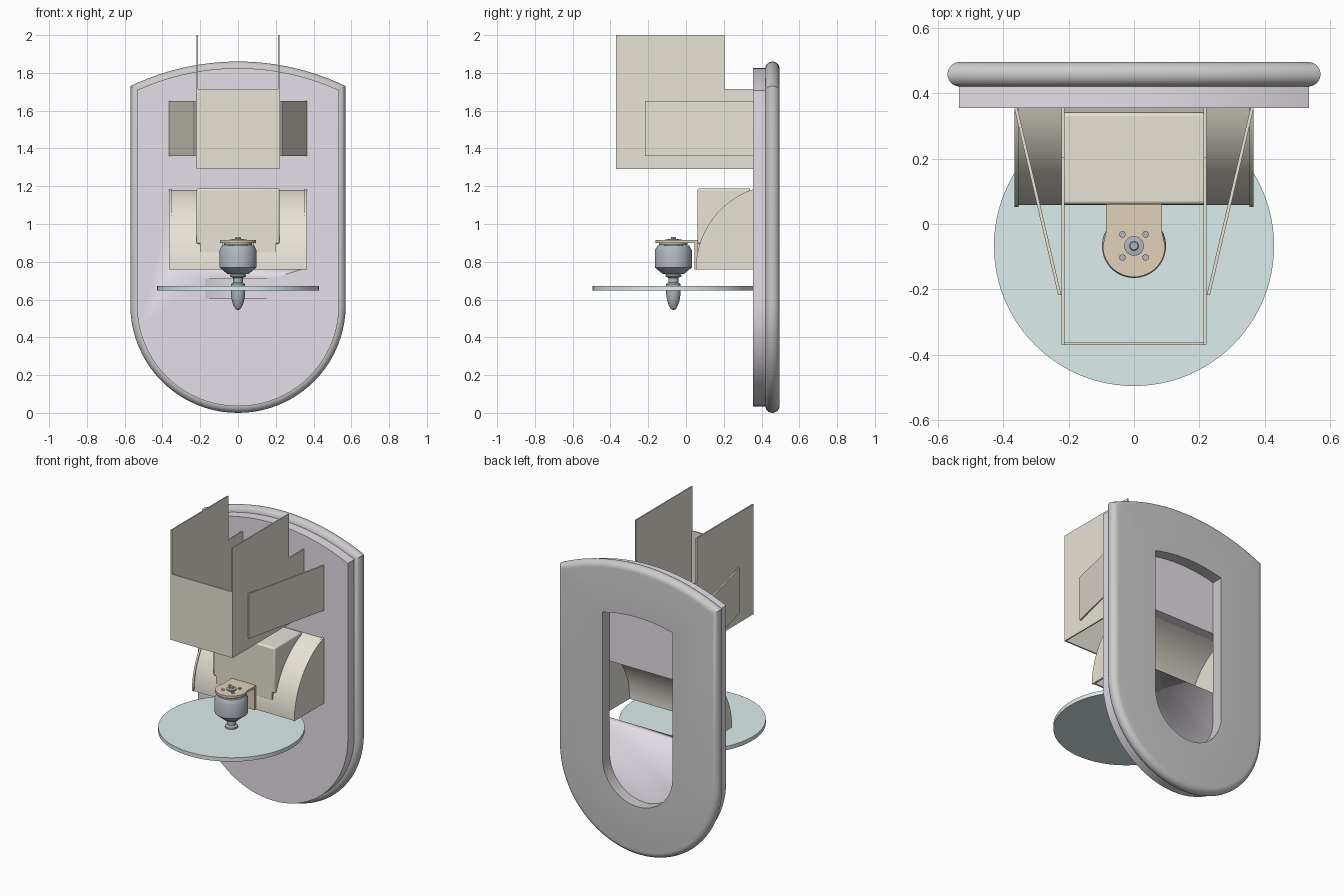
import bpy, bmesh
from math import sin, cos, pi, asin, acos, radians

if "Cube" in bpy.data.objects:
    bpy.data.objects.remove(bpy.data.objects["Cube"])


def material(name, rgb):
    m = bpy.data.materials.new(name)
    m.diffuse_color = (*rgb, 1)
    m.use_nodes = True
    m.node_tree.nodes["Principled BSDF"].inputs["Base Color"].default_value = m.diffuse_color
    return m


LILAC = material("lilac", (0.78, 0.73, 0.80))
CREAM = material("cream", (0.81, 0.77, 0.68))
TAN = material("tan", (0.75, 0.64, 0.48))
TEAL = material("pale_teal", (0.72, 0.85, 0.84))
STEEL = material("steel", (0.43, 0.47, 0.51))


def finish(name, bm, mat=None, smooth=True):
    bmesh.ops.recalc_face_normals(bm, faces=bm.faces[:])
    me = bpy.data.meshes.new(name)
    bm.to_mesh(me)
    bm.free()
    ob = bpy.data.objects.new(name, me)
    bpy.context.collection.objects.link(ob)
    if mat:
        me.materials.append(mat)
    bpy.ops.object.select_all(action='DESELECT')
    ob.select_set(True)
    bpy.context.view_layer.objects.active = ob
    if smooth:
        bpy.ops.object.shade_smooth_by_angle(angle=radians(32))
    return ob


def skin(name, loops, mat=None, closed=False):
    """Bridge equal-length point loops; cap the ends or close into a ring."""
    bm = bmesh.new()
    rows = [[bm.verts.new(p) for p in lp] for lp in loops]
    n = len(rows[0])
    pairs = list(zip(rows, rows[1:])) + ([(rows[-1], rows[0])] if closed else [])
    for a, b in pairs:
        for i in range(n):
            j = (i + 1) % n
            bm.faces.new((a[i], a[j], b[j], b[i]))
    if not closed:
        bm.faces.new(rows[0])
        bm.faces.new(rows[-1])
    return finish(name, bm, mat)


def prism(name, pts, axis, lo, hi, mat):
    """Extrude a 2D profile along an axis; x takes (y,z), z takes (x,y) points."""
    at = {'x': lambda p, t: (t, *p), 'z': lambda p, t: (*p, t)}[axis]
    return skin(name, [[at(p, t) for p in pts] for t in (lo, hi)], mat)


def box(name, x, y, z, mat):
    return prism(name, [(x[0], y[0]), (x[1], y[0]), (x[1], y[1]), (x[0], y[1])], 'z', *z, mat)


def lathe(name, prof, x, y, mat, n=40):
    return skin(name, [[(x + r * cos(2 * pi * i / n), y + r * sin(2 * pi * i / n), z)
                        for i in range(n)] for r, z in prof], mat)


def outline(off, y):
    """Shield outline: half-round bottom, straight sides, shallow arched top."""
    w, R = 0.57 - off, 1.315 - off
    pts = [(-w * cos(pi * i / 40), y, 0.57 - w * sin(pi * i / 40)) for i in range(41)]
    a = asin(w / R)
    pts += [(R * sin(a - 2 * a * i / 24), y, 0.545 + R * cos(a - 2 * a * i / 24)) for i in range(25)]
    return pts


# Rounded bumper ring with a matching central opening
r = 0.0375
sections = [(r - r * sin(pi * i / 12), 0.4575 - r * cos(pi * i / 12)) for i in range(13)]
sections += [(0.32, 0.495), (0.32, 0.42)]
skin("bumper_ring", [outline(o, y) for o, y in sections], closed=True)

# Backing plate with chute opening and a blade clearance pocket
plate = skin("backing_plate", [outline(0.035, y) for y in (0.355, 0.421)], LILAC)
CY = -0.067
for cutter in (box("opening_cutter", (-0.353, 0.353), (0.3, 0.5), (0.765, 1.165), None),
               lathe("pocket_cutter", [(0.457, 0.605), (0.457, 0.71)], 0, CY, None, 96)):
    cutter.hide_render = True
    mod = plate.modifiers.new("cut", 'BOOLEAN')
    mod.object = cutter
    mod.solver = 'EXACT'
    bpy.context.view_layer.objects.active = plate
    bpy.ops.object.modifier_apply(modifier=mod.name)
    bpy.data.objects.remove(cutter)


# Curved chute: a hollow quarter drum with end walls
def arc(rad, z_start, n=20, y_end=0.355):
    a0, a1 = asin((z_start - 0.76) / rad), acos((0.5 - y_end) / rad)
    return [(0.5 - rad * cos(a0 + (a1 - a0) * i / n), 0.76 + rad * sin(a0 + (a1 - a0) * i / n))
            for i in range(n + 1)]


prism("chute_shell", arc(0.442, 0.76) + arc(0.43, 0.76)[::-1], 'x', -0.358, 0.358, CREAM)
for s, side in ((-1, "left"), (1, "right")):
    prism(f"chute_end_{side}", arc(0.448, 0.76) + [(0.355, 0.76)],
          'x', *sorted((s * 0.353, s * 0.365)), CREAM)

# Square housing over the middle of the drum
housing = prism("chute_housing", [(0.34, 1.188), (0.06, 1.188), (0.06, 0.895)] + arc(0.438, 0.895, 16, 0.34),
                'x', -0.22, 0.22, CREAM)
bev = housing.modifiers.new("soft_edges", 'BEVEL')
bev.width, bev.segments, bev.limit_method, bev.angle_limit = 0.01, 3, 'ANGLE', radians(60)
box("housing_lower_lip", (-0.2, 0.2), (0.06, 0.075), (0.85, 0.91), CREAM)

# Upper open hopper: stepped side walls, front wall, slanted braces
for s, side in ((-1, "left"), (1, "right")):
    prism(f"hopper_wall_{side}", [(-0.37, 1.29), (0.355, 1.29), (0.355, 1.715), (0.205, 1.715),
                                  (0.205, 2.0), (-0.37, 2.0)],
          'x', *sorted((s * 0.213, s * 0.221)), CREAM)
    prism(f"hopper_brace_{side}", [(s * 0.222, -0.217), (s * 0.232, -0.217),
                                   (s * 0.366, 0.355), (s * 0.356, 0.355)], 'z', 1.36, 1.65, CREAM)
box("hopper_front", (-0.221, 0.221), (-0.37, -0.361), (1.29, 1.715), CREAM)

# Motor bracket: rounded shelf and upright flange
tab = [(0.086, 0.06), (-0.086, 0.06), (-0.086, CY + 0.04)]
tab += [(-0.095 * cos(pi * i / 24), CY - 0.095 * sin(pi * i / 24)) for i in range(25)]
tab += [(0.086, CY + 0.04)]
prism("bracket_shelf", tab, 'z', 0.899, 0.914, TAN)
box("bracket_flange", (-0.086, 0.086), (0.045, 0.062), (0.76, 0.914), TAN)

# Motor body, shaft and pointed hub nut
lathe("motor_body", [(0.055, 0.735), (0.068, 0.745), (0.098, 0.77), (0.098, 0.86), (0.09, 0.875),
                     (0.085, 0.885), (0.04, 0.885)], 0, CY, STEEL)
lathe("motor_base", [(0.075, 0.888), (0.075, 0.9)], 0, CY, STEEL)
lathe("motor_core", [(0.05, 0.88), (0.05, 0.9)], 0, CY, STEEL)
lathe("shaft_cap", [(0.03, 0.91), (0.03, 0.92), (0.014, 0.922), (0.012, 0.932)], 0, CY, STEEL)
lathe("hub_nut", [(0.03, 0.745), (0.042, 0.73), (0.042, 0.722), (0.026, 0.715), (0.026, 0.69),
                  (0.038, 0.682), (0.038, 0.63), (0.034, 0.6), (0.025, 0.57), (0.013, 0.55),
                  (0.003, 0.545)], 0, CY, STEEL)
for i in range(4):
    a = radians(45 + 90 * i)
    lathe(f"bracket_screw_{i + 1}", [(0.01, 0.885), (0.01, 0.919)],
          0.05 * cos(a), CY + 0.05 * sin(a), STEEL, 16)

# Swept blade disc
lathe("blade_disc", [(0.428, 0.647), (0.428, 0.672)], 0, CY, TEAL, 96)
